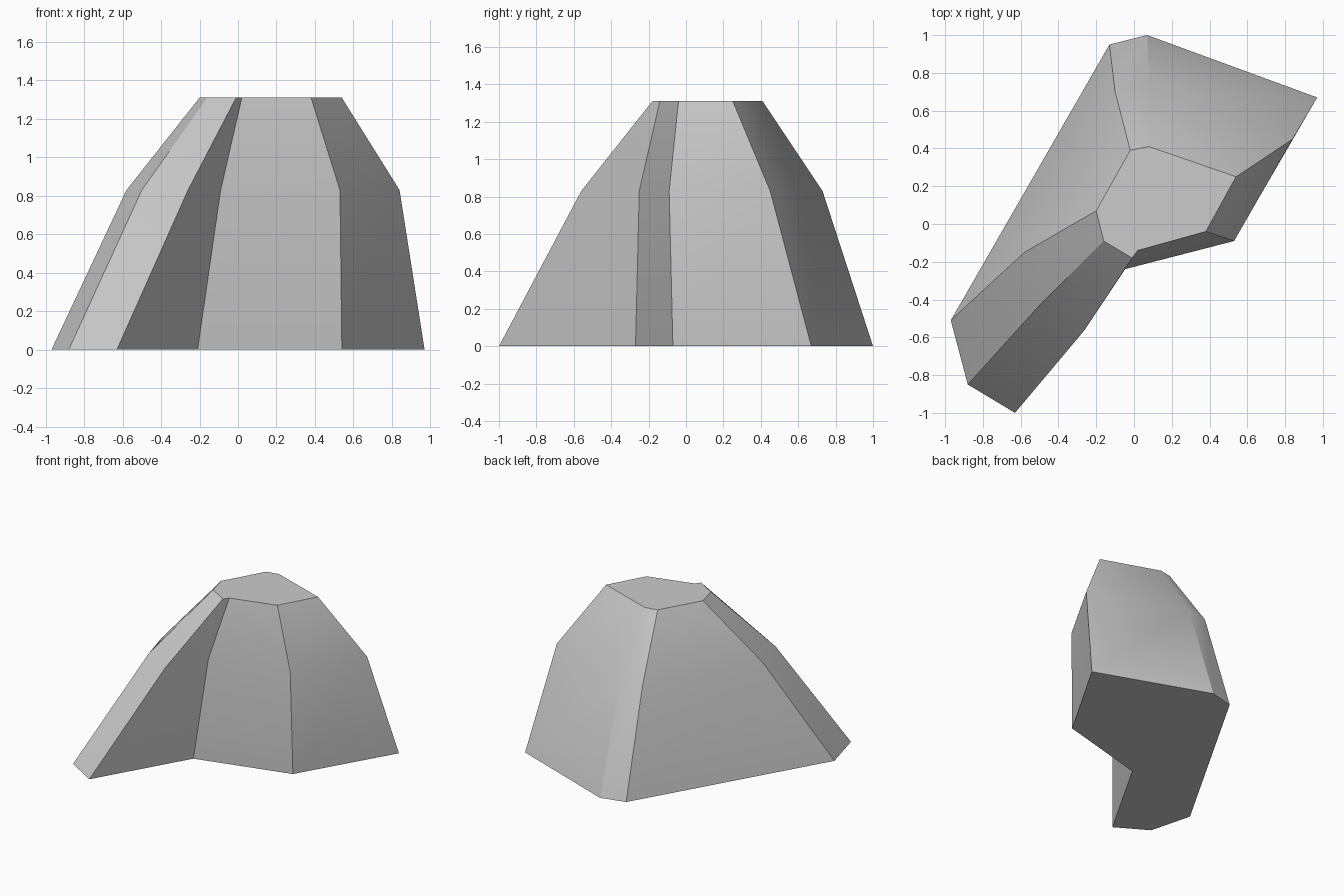
import bpy, bmesh, math

cube = bpy.data.objects.get("Cube")
if cube:
    bpy.data.objects.remove(cube, do_unlink=True)

# Plain grey surface
grey = bpy.data.materials.new("stone_grey")
grey.use_nodes = True
colour = (0.6, 0.6, 0.6, 1)
grey.diffuse_color = colour
grey.node_tree.nodes["Principled BSDF"].inputs["Base Color"].default_value = colour

# Outlines at the base, shoulder and summit, all in the same corner order
base = [(-.97, -.51), (-.88, -.85), (-.63, -1), (-.21, -.27),
        (.54, -.07), (.97, .67), (.07, 1), (-.13, .95)]
shoulder = [(-.58, -.15), (-.5, -.43), (-.26, -.56), (-.09, -.25),
            (.53, -.09), (.84, .45), (.08, .73), (-.1, .7)]
summit = [(-.2, .07), (-.16, -.09), (-.01, -.18), (.02, -.14),
          (.38, -.04), (.54, .25), (.08, .41), (-.02, .39)]
levels = [(base, 0), (shoulder, .83), (summit, 1.31)]

# Loft the outlines into a closed solid
bm = bmesh.new()
rings = [[bm.verts.new((x, y, z)) for x, y in outline] for outline, z in levels]
for low, high in zip(rings, rings[1:]):
    count = len(low)
    for i in range(count):
        j = (i + 1) % count
        bm.faces.new((low[i], low[j], high[j], high[i]))
bm.faces.new(rings[-1])
bm.faces.new(rings[0][::-1])

mesh = bpy.data.meshes.new("rock_mound")
bm.to_mesh(mesh)
bm.free()
mesh.materials.append(grey)
mound = bpy.data.objects.new("rock_mound", mesh)
bpy.context.collection.objects.link(mound)

# Soft gentle bends, crisp corners
bpy.ops.object.select_all(action="DESELECT")
mound.select_set(True)
bpy.context.view_layer.objects.active = mound
bpy.ops.object.shade_smooth_by_angle(angle=math.radians(30))
